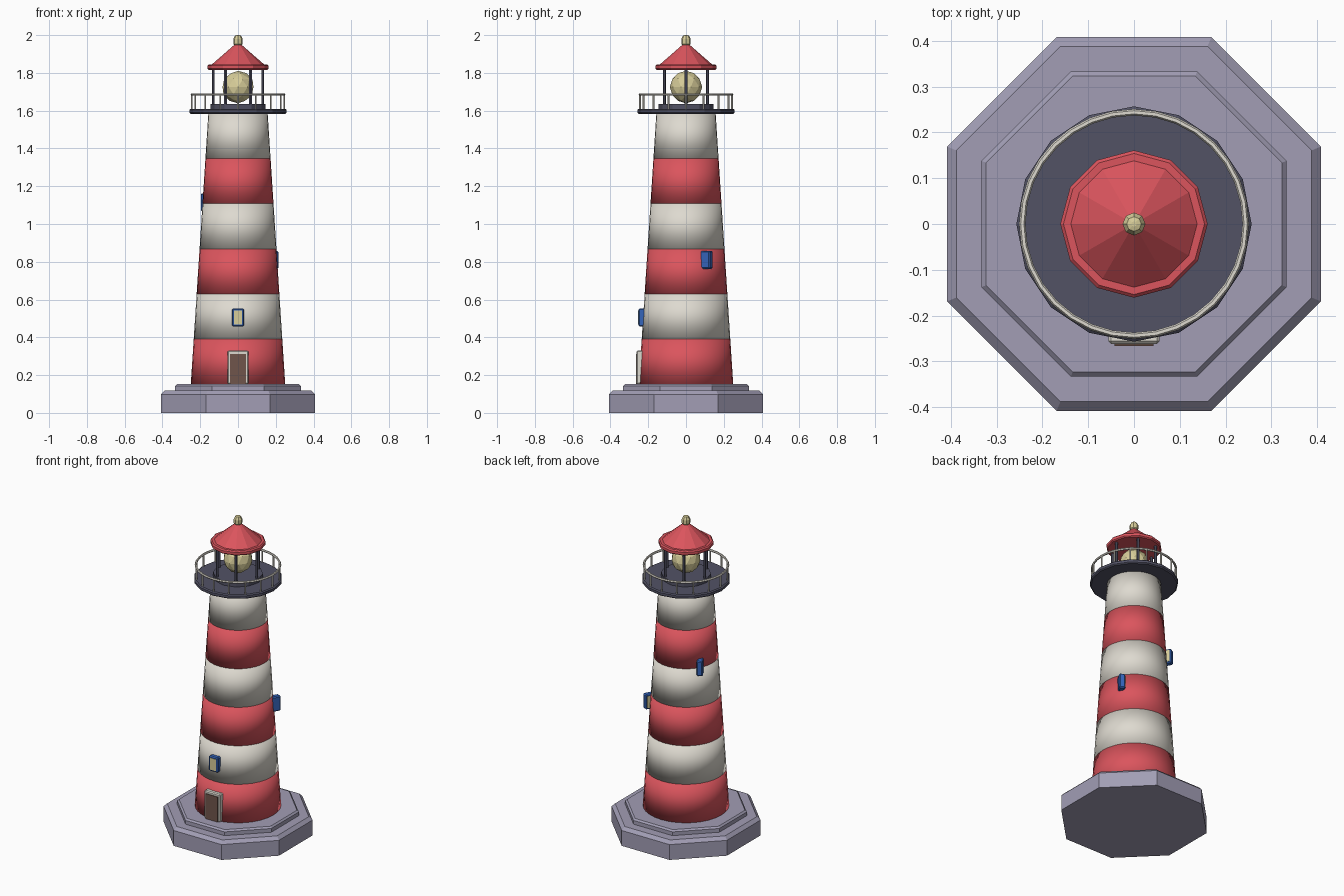
import bpy
import bmesh
from math import pi, sin, cos, radians
from mathutils import Matrix, Vector

if "Cube" in bpy.data.objects:
    bpy.data.objects.remove(bpy.data.objects["Cube"])


def material(name, r, g, b):
    m = bpy.data.materials.new(name)
    m.use_nodes = True
    m.diffuse_color = (r, g, b, 1)
    m.node_tree.nodes["Principled BSDF"].inputs["Base Color"].default_value = (r, g, b, 1)
    return m


red = material("warm red", 0.71, 0.09, 0.11)
cream = material("cream white", 0.73, 0.70, 0.63)
stone = material("lilac stone", 0.36, 0.34, 0.46)
slate = material("dark slate", 0.085, 0.085, 0.13)
yellow = material("pale yellow", 0.68, 0.61, 0.32)
blue = material("window blue", 0.035, 0.13, 0.50)
brown = material("door brown", 0.16, 0.09, 0.07)


def finish(name, bm, mat, smooth=False):
    bmesh.ops.recalc_face_normals(bm, faces=bm.faces)
    me = bpy.data.meshes.new(name)
    bm.to_mesh(me)
    bm.free()
    me.materials.append(mat)
    for p in me.polygons:
        p.use_smooth = smooth
    ob = bpy.data.objects.new(name, me)
    bpy.context.collection.objects.link(ob)
    return ob


def lathe(name, profile, sides, mat, smooth=False, turn=0.0, at=(0, 0)):
    """Closed solid of revolution from (radius, height) pairs."""
    bm = bmesh.new()
    angles = [turn + pi / 2 + 2 * pi * i / sides for i in range(sides)]
    rings = [[bm.verts.new((at[0] + r * cos(a), at[1] + r * sin(a), z)) for a in angles]
             for r, z in profile]
    for low, high in zip(rings, rings[1:]):
        for i in range(sides):
            j = (i + 1) % sides
            bm.faces.new((low[i], low[j], high[j], high[i]))
    bm.faces.new(rings[0][::-1])
    bm.faces.new(rings[-1])
    return finish(name, bm, mat, smooth)


def box(name, size, centre, mat, turn=0.0, bevel=0.0):
    bm = bmesh.new()
    bmesh.ops.create_cube(bm, size=1)
    bmesh.ops.scale(bm, vec=size, verts=bm.verts)
    if bevel:
        bmesh.ops.bevel(bm, geom=bm.edges[:], offset=bevel, segments=1, affect='EDGES')
    bmesh.ops.transform(bm, matrix=Matrix.Translation(centre) @ Matrix.Rotation(turn, 4, 'Z'),
                        verts=bm.verts)
    return finish(name, bm, mat)


def ball(name, radius, z, detail, mat):
    bm = bmesh.new()
    bmesh.ops.create_icosphere(bm, subdivisions=detail, radius=radius,
                               matrix=Matrix.Translation((0, 0, z)))
    return finish(name, bm, mat)


# Octagonal plinth, two bevelled steps
def step(name, flat, bottom, top, bevel):
    k = 1 / cos(pi / 8)
    lathe(name, [(flat * k, bottom), (flat * k, top - bevel), ((flat - bevel) * k, top)],
          8, stone, turn=pi / 8)


step("plinth_lower", 0.408, 0, 0.118, 0.02)
step("plinth_upper", 0.333, 0.118, 0.152, 0.01)

# Striped tapering tower, one soft-shaded drum per stripe
BOTTOM, TOP, STRIPES = 0.152, 1.585, 6


def tower_radius(z):
    return 0.25 - 0.093 * (z - BOTTOM) / (TOP - BOTTOM)


for i in range(STRIPES):
    z0 = BOTTOM + (TOP - BOTTOM) * i / STRIPES
    z1 = BOTTOM + (TOP - BOTTOM) * (i + 1) / STRIPES
    lathe(f"tower_stripe_{i + 1}", [(tower_radius(z0), z0), (tower_radius(z1), z1)],
          32, cream if i % 2 else red, smooth=True)

# Door with its frame
box("door_frame", (0.112, 0.06, 0.178), (0, -0.232, 0.241), cream, bevel=0.006)
box("door", (0.086, 0.06, 0.16), (0, -0.236, 0.233), brown)

# Windows winding up the tower: place angle, height, facing turn
for i, (place, z, turn) in enumerate([(-90, 0.505, 0), (30, 0.81, -120), (150, 1.115, 120)]):
    a, t = radians(place), radians(turn)
    spot = Vector((cos(a), sin(a), 0)) * (tower_radius(z) + 0.006) + Vector((0, 0, z))
    outward = Vector((sin(t), -cos(t), 0))
    box(f"window_frame_{i + 1}", (0.064, 0.036, 0.095), spot, blue, t, 0.006)
    box(f"window_pane_{i + 1}", (0.044, 0.006, 0.075), spot + outward * 0.017, yellow, t)

# Gallery deck and lantern floor
lathe("gallery_deck", [(0.25, 1.583), (0.257, 1.589), (0.257, 1.604), (0.25, 1.61)], 16, slate)
lathe("lantern_floor", [(0.145, 1.61), (0.145, 1.635)], 12, slate)

# Railing: upright bars and a round handrail
for i in range(16):
    a = 2 * pi * i / 16
    lathe(f"rail_bar_{i + 1}", [(0.005, 1.608), (0.005, 1.686)], 6, cream,
          at=(0.244 * cos(a), 0.244 * sin(a)))
bpy.ops.mesh.primitive_torus_add(major_radius=0.244, minor_radius=0.007, major_segments=32,
                                 minor_segments=6, location=(0, 0, 1.686))
rail = bpy.context.object
rail.name = "handrail"
rail.data.materials.append(cream)

# Lantern posts and lamp
for i in range(6):
    a = 2 * pi * i / 6
    lathe(f"lantern_post_{i + 1}", [(0.008, 1.63), (0.008, 1.825)], 6, slate,
          at=(0.132 * cos(a), 0.132 * sin(a)))
ball("lamp", 0.086, 1.725, 2, yellow)

# Faceted roof and finial
lathe("roof_brim", [(0.155, 1.816), (0.161, 1.822), (0.161, 1.838), (0.154, 1.845)], 12, red)
lathe("roof_cone", [(0.138, 1.845), (0.02, 1.948)], 12, red)
lathe("finial", [(0.014, 1.94), (0.025, 1.954), (0.025, 1.98), (0.016, 1.997), (0.006, 2.0)],
      8, yellow)
